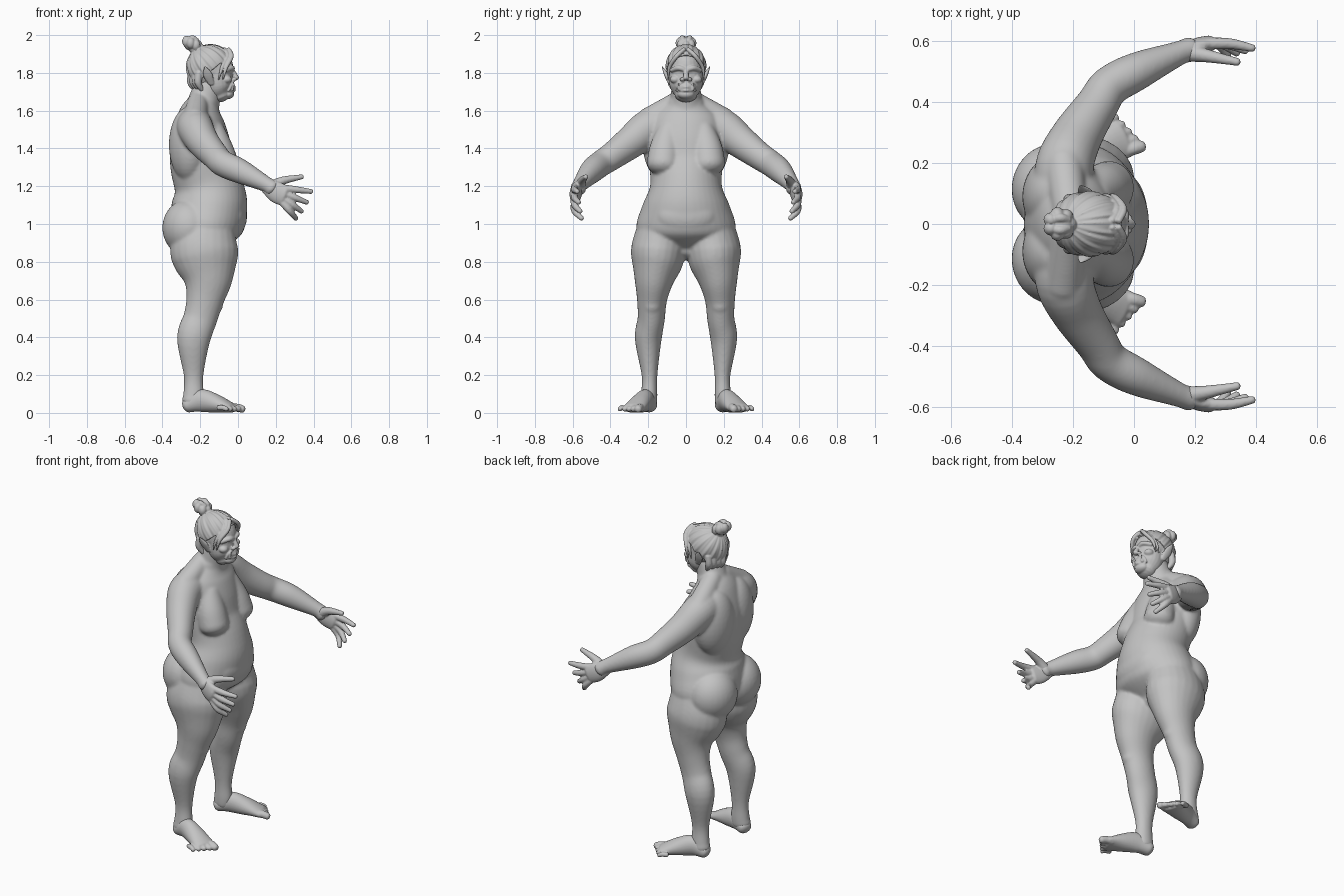
import bpy, bmesh, math
from mathutils import Vector, Matrix

if "Cube" in bpy.data.objects:
    bpy.data.objects.remove(bpy.data.objects["Cube"])

GREY = (.55, .55, .55, 1)
clay = bpy.data.materials.new("clay_grey")
clay.use_nodes = True
clay.diffuse_color = GREY
clay.node_tree.nodes["Principled BSDF"].inputs["Base Color"].default_value = GREY

FORWARD, SIDE, UP = Vector((1, 0, 0)), Vector((0, 1, 0)), Vector((0, 0, 1))
BOTH, SINGLE = (1, -1), (1,)


def spline(a, b, c, d, t):
    """Smooth curve from b to c, with a and d as neighbours."""
    return [q + t * (r - p) / 2 + t * t * (p - 2.5 * q + 2 * r - s / 2)
            + t ** 3 * (s - p + 3 * (q - r)) / 2 for p, q, r, s in zip(a, b, c, d)]


def skin(bm, rings):
    """Bridge closed rings of points and cap both ends."""
    loops = [[bm.verts.new(point) for point in ring] for ring in rings]
    for lower, upper in zip(loops, loops[1:]):
        for i in range(len(lower)):
            bm.faces.new((lower[i - 1], lower[i], upper[i], upper[i - 1]))
    bm.faces.new(loops[0])
    bm.faces.new(loops[-1])


def tube(bm, points, ref, sides=SINGLE, flat=1, segments=24, steps=5):
    """Round-ended tube through (x, y, z, radius along ref); flat scales the other radius."""
    points = [p if len(p) > 4 else (*p, p[3] * flat) for p in points]
    padded = [points[0], *points, points[-1]]
    path = [spline(*padded[i:i + 4], k / steps)
            for i in range(len(points) - 1) for k in range(steps)]
    path.append(points[-1])
    centres = [Vector(p[:3]) for p in path]
    last = len(path) - 1
    frames = []
    for i, (centre, p) in enumerate(zip(centres, path)):
        along = (centres[min(i + 1, last)] - centres[max(i - 1, 0)]).normalized()
        u = (ref - along * along.dot(ref)).normalized()
        frames.append((centre, along, u * p[3], along.cross(u) * p[4]))

    def cap(frame, sign):
        centre, along, u, v = frame
        bulge = along * sign * .7 * min(u.length, v.length)
        return [(centre + bulge * math.sin(a), along, u * math.cos(a), v * math.cos(a))
                for a in (.4, .8, 1.2, 1.5)]

    frames = cap(frames[0], -1)[::-1] + frames + cap(frames[-1], 1)
    turns = [math.tau * i / segments for i in range(segments)]
    for side in sides:
        rings = [[centre + u * math.cos(a) + v * math.sin(a) for a in turns]
                 for centre, along, u, v in frames]
        skin(bm, [[(p.x, p.y * side, p.z) for p in ring] for ring in rings])


def ball(bm, centre, radii, sides=SINGLE, yaw=0):
    x, y, z = centre
    for side in sides:
        place = (Matrix.Translation((x, y * side, z)) @ Matrix.Rotation(yaw * side, 4, 'Z')
                 @ Matrix.Diagonal((*radii, 1)))
        bmesh.ops.create_uvsphere(bm, u_segments=28, v_segments=18, radius=1, matrix=place)


def finish(name, bm, voxel, smoothing):
    """Fuse the overlapping volumes into one smooth skin standing on the floor."""
    bmesh.ops.recalc_face_normals(bm, faces=bm.faces[:])
    for vert in bm.verts:
        vert.co.z = max(vert.co.z, 0)
    mesh = bpy.data.meshes.new(name)
    bm.to_mesh(mesh)
    bm.free()
    mesh.materials.append(clay)
    obj = bpy.data.objects.new(name, mesh)
    bpy.context.collection.objects.link(obj)
    fuse = obj.modifiers.new("fuse", 'REMESH')
    fuse.mode, fuse.voxel_size, fuse.use_smooth_shade = 'VOXEL', voxel, True
    soften = obj.modifiers.new("soften", 'SMOOTH')
    soften.factor, soften.iterations = .5, smoothing


# Torso and neck
body = bmesh.new()
tube(body, [(-.18, 0, .88, .15, .1), (-.17, 0, .97, .26, .19), (-.15, 0, 1.1, .23, .2),
            (-.155, 0, 1.2, .19, .183), (-.19, 0, 1.32, .195, .17), (-.2, 0, 1.45, .2, .155),
            (-.2, 0, 1.57, .17, .12), (-.185, 0, 1.64, .1, .085)], SIDE, segments=40)
tube(body, [(-.2, 0, 1.56, .1), (-.18, 0, 1.65, .085), (-.15, 0, 1.74, .075)], SIDE)

# Buttocks, shoulder blades, belly, breasts, shoulder slopes
ball(body, (-.265, .12, .98), (.135, .145, .15), BOTH, yaw=-.3)
ball(body, (-.26, .1, 1.42), (.105, .13, .2), BOTH, yaw=-.2)
ball(body, (-.02, 0, 1.04), (.068, .16, .1))
tube(body, [(-.13, .09, 1.5, .06), (-.105, .11, 1.4, .083), (-.08, .12, 1.315, .088)],
     SIDE, BOTH, flat=.95)
tube(body, [(-.21, .04, 1.65, .055), (-.23, .2, 1.55, .065)], UP, BOTH)

# Arms
tube(body, [(-.23, .12, 1.52, .1), (-.225, .2, 1.505, .1), (-.185, .29, 1.435, .088),
            (-.12, .39, 1.36, .074), (-.08, .45, 1.32, .07), (.01, .5, 1.28, .066),
            (.15, .56, 1.21, .042), (.18, .57, 1.19, .045)], UP, BOTH, flat=.95)

# Legs and kneecaps
tube(body, [(-.17, .13, 1, .12), (-.18, .145, .88, .143), (-.17, .153, .8, .137),
            (-.16, .17, .7, .104), (-.175, .18, .6, .08), (-.2, .184, .5, .072),
            (-.235, .2, .39, .071), (-.235, .193, .2, .042), (-.235, .195, .1, .044),
            (-.24, .198, .06, .046)], SIDE, BOTH, flat=1.25)
ball(body, (-.125, .18, .57), (.045, .05, .05), BOTH)
finish("body", body, .0075, 12)

# Palms
hands = bmesh.new()
tube(hands, [(.14, .56, 1.21, .037), (.2, .58, 1.17, .056), (.245, .59, 1.15, .056)],
     UP, BOTH, flat=.48)

# Fingers fan downward and curl inward; the thumb points ahead
for i in range(4):
    angle, length = .12 + .25 * i, .15 - .015 * i
    knuckle = Vector((.24, .59, 1.19 - .027 * i))
    reach = Vector((math.cos(angle), 0, -math.sin(angle))) * length
    curl = SIDE * (.015 + .008 * i)
    tube(hands, [(*knuckle, .02), (*(knuckle + reach / 2), .018),
                 (*(knuckle + reach - curl), .013)], UP, BOTH, segments=12)
tube(hands, [(.18, .56, 1.2, .03), (.24, .55, 1.23, .022), (.34, .53, 1.25, .013)],
     UP, BOTH, segments=12)
finish("hands", hands, .005, 3)

# Feet with a row of toes
feet = bmesh.new()
tube(feet, [(-.265, .193, .04, .04, .042), (-.2, .212, .065, .06, .046),
            (-.12, .242, .05, .05, .056), (-.035, .277, .026, .026, .064)], UP, BOTH)
for i in range(5):
    size = .022 if i == 0 else .018 - .001 * i
    root = Vector((-.04 - .016 * i, .237 + .024 * i, .027))
    step = FORWARD * (.065 - .005 * i) + SIDE * .017
    tube(feet, [(*root, size), (*(root + step * .6), size),
                (*(root + step - UP * .008), size * .9)], UP, BOTH, segments=12)
finish("feet", feet, .005, 4)

# Head: skull, jaw, chin, muzzle
head = bmesh.new()
ball(head, (-.145, 0, 1.825), (.12, .095, .115))
tube(head, [(-.12, 0, 1.84, .092), (-.105, 0, 1.73, .086), (-.09, 0, 1.685, .06)],
     SIDE, flat=.92)
ball(head, (-.055, 0, 1.687), (.034, .045, .026))
ball(head, (-.068, 0, 1.725), (.052, .056, .04))

# Brows, cheeks, eyes
tube(head, [(-.03, .01, 1.818, .013), (-.033, .04, 1.826, .014), (-.063, .076, 1.814, .012)],
     UP, BOTH, segments=14)
ball(head, (-.062, .056, 1.765), (.03, .028, .022), BOTH, yaw=.5)
ball(head, (-.053, .038, 1.8), (.012, .017, .009), BOTH)

# Nose, nostrils, mouth folds
tube(head, [(-.038, 0, 1.82, .013), (-.02, 0, 1.795, .013), (-.01, 0, 1.772, .016)], SIDE)
ball(head, (-.02, .02, 1.766), (.014, .012, .01), BOTH)
tube(head, [(-.025, .015, 1.755, .007), (-.036, .043, 1.735, .007), (-.048, .05, 1.705, .006)],
     UP, BOTH, segments=10)

# Lips and tusks
for height in (1.725, 1.708):
    corner = height - .006
    tube(head, [(-.047, -.04, corner, .006), (-.018, 0, height, .007),
                (-.047, .04, corner, .006)], UP, segments=12)
tube(head, [(-.03, .036, 1.71, .008), (-.02, .04, 1.745, .003)], SIDE, BOTH, segments=10)

# Pointed ears
tube(head, [(-.14, .085, 1.74, .015), (-.16, .105, 1.79, .025), (-.175, .127, 1.835, .005)],
     FORWARD, BOTH, flat=.45, segments=14)
finish("head", head, .0038, 4)

# Hair: a ridged cap combed towards the bun, tucked in at the hairline
hair = bmesh.new()
crown, brow = Vector((-.6, 0, .8)), Vector((.8, 0, .6))
rows, tucked, columns = 24, 2, 144
rings = []
for k in range(rows + tucked + 1):
    polar = math.radians(2 + 98 * min(k / rows, 1))
    tuck = 1 - .1 * max(k - rows, 0)
    ring = []
    for i in range(columns):
        a = math.tau * i / columns
        ridge = .022 * math.sin(17 * a + 2 * math.sin(2 * a) + polar) + .012 * math.sin(31 * a - polar)
        hem = polar - .07 * math.cos(a) * (k / rows) ** 3
        out = crown * math.cos(hem) + (brow * math.cos(a) + SIDE * math.sin(a)) * math.sin(hem)
        out *= tuck * (1 + ridge * math.sin(polar))
        ring.append((.127 * out.x - .148, .106 * out.y, .119 * out.z + 1.832))
    rings.append(ring)
skin(hair, rings)

# Loose locks parted over the forehead and hanging at the nape
for i in range(2):
    back = .022 * i
    tube(hair, [(-.05 - back, .01, 1.925, .011), (-.034 - back, .05, 1.888, .012),
                (-.062 - back, .088, 1.83, .01), (-.08 - back, .095, 1.765, .004)],
         SIDE, BOTH, segments=10)
for i in range(-3, 4):
    y = .026 * i
    inset = abs(y) / 2
    tube(hair, [(inset - .245, y, 1.8, .02), (inset - .25, y, 1.75, .02),
                (inset - .23, y * .85, 1.71, .011)], SIDE, segments=10)

# Bun of coiled locks
ball(hair, (-.242, 0, 1.952), (.045, .043, .036))
ball(hair, (-.225, 0, 1.925), (.035, .035, .025))
lobes = 7
for i in range(lobes):
    a = math.tau * i / lobes
    x, y = .032 * math.cos(a), .032 * math.sin(a)
    ball(hair, (x - .243, y, 1.955 - .4 * x), (.024, .023, .03), yaw=a)
tube(hair, [(-.27, .012, 1.965, .014), (-.243, .02, 1.985, .015), (-.215, .014, 1.97, .012)],
     SIDE, BOTH, segments=12)
finish("hair", hair, .0036, 2)
